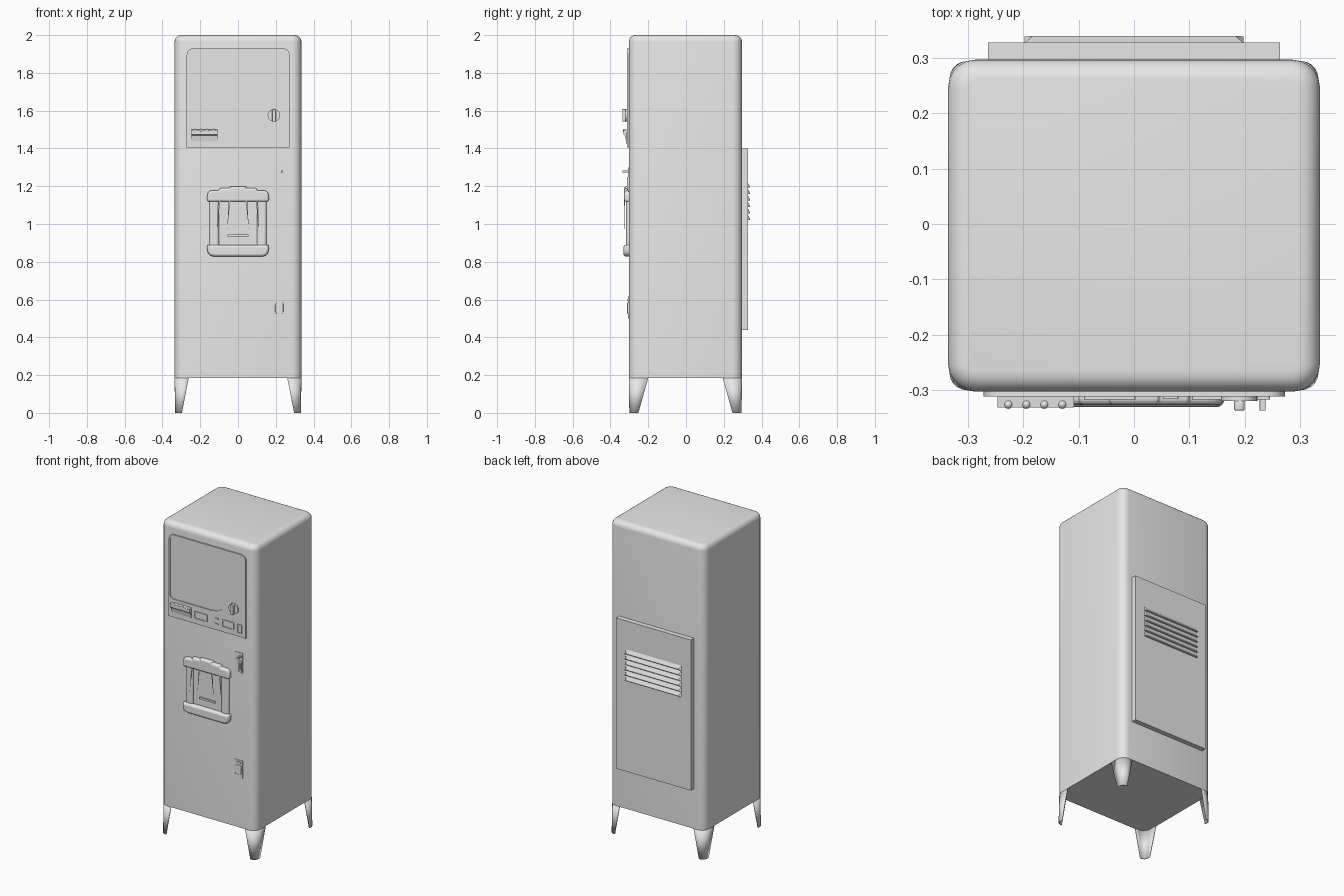
import bpy, bmesh, math
from mathutils import Vector

cube = bpy.data.objects.get("Cube")
if cube:
    bpy.data.objects.remove(cube, do_unlink=True)

GREY = (0.8, 0.8, 0.8, 1)
grey = bpy.data.materials.new("light_grey")
grey.use_nodes = True
grey.diffuse_color = GREY
grey.node_tree.nodes["Principled BSDF"].inputs["Base Color"].default_value = GREY

HX, FRONT, BACK = 0.336, -0.303, 0.297   # cabinet half width, front and back
BASE, TOP, RADIUS = 0.185, 2.0, 0.05


def finish(ob, angle=40):
    ob.data.materials.clear()
    ob.data.materials.append(grey)
    bpy.ops.object.select_all(action='DESELECT')
    ob.select_set(True)
    bpy.context.view_layer.objects.active = ob
    if ob.type == 'CURVE':
        bpy.ops.object.convert(target='MESH')
        ob = bpy.context.object
    bpy.ops.object.shade_smooth_by_angle(angle=math.radians(angle))
    return ob


def from_bmesh(name, bm, angle=40):
    bmesh.ops.recalc_face_normals(bm, faces=bm.faces)
    me = bpy.data.meshes.new(name)
    bm.to_mesh(me)
    bm.free()
    ob = bpy.data.objects.new(name, me)
    bpy.context.collection.objects.link(ob)
    return finish(ob, angle)


def rounded(corners, steps=5):
    """Outline through (x, z, radius) corners, each filleted."""
    pts = []
    for i, (x, z, r) in enumerate(corners):
        p = Vector((x, z))
        a = Vector(corners[i - 1][:2]) - p
        b = Vector(corners[(i + 1) % len(corners)][:2]) - p
        if r == 0:
            pts.append(p)
            continue
        a, b = p + a.normalized() * r, p + b.normalized() * r
        for k in range(steps + 1):
            t = k / steps
            pts.append(a * (1 - t) ** 2 + p * 2 * t * (1 - t) + b * t * t)
    return pts


def rect(x0, x1, z0, z1, r=0.006):
    return rounded([(x0, z0, r), (x1, z0, r), (x1, z1, r), (x0, z1, r)])


def plate(name, outlines, y0, y1, bevel=0.0):
    """Flat part facing the front; further outlines become holes."""
    cu = bpy.data.curves.new(name, 'CURVE')
    cu.dimensions, cu.fill_mode = '2D', 'BOTH'
    cu.extrude = (y1 - y0) / 2 - bevel
    cu.bevel_depth, cu.bevel_resolution, cu.offset = bevel, 3, -bevel
    for pts in outlines:
        sp = cu.splines.new('POLY')
        sp.points.add(len(pts) - 1)
        for sp_pt, p in zip(sp.points, pts):
            sp_pt.co = (p.x, p.y, 0, 1)
        sp.use_cyclic_u = True
    ob = bpy.data.objects.new(name, cu)
    ob.location.y = (y0 + y1) / 2
    ob.rotation_euler.x = math.pi / 2
    bpy.context.collection.objects.link(ob)
    return finish(ob)


def prism(name, profile, x0, x1, taper=0.0):
    """(y, z) profile run along x; the outermost point is drawn in by taper."""
    bm = bmesh.new()
    tip = max(abs(y) for y, z in profile)
    ends = []
    for x, s in ((x0, 1), (x1, -1)):
        ends.append([bm.verts.new((x + s * taper * (abs(y) == tip), y, z)) for y, z in profile])
        bm.faces.new(ends[-1])
    n = len(profile)
    for i in range(n):
        j = (i + 1) % n
        bm.faces.new((ends[0][i], ends[0][j], ends[1][j], ends[1][i]))
    return from_bmesh(name, bm, 20)


def disc(name, x, z, r, y0, y1):
    bpy.ops.mesh.primitive_cylinder_add(vertices=24, radius=r, depth=y1 - y0,
                                        location=(x, (y0 + y1) / 2, z),
                                        rotation=(math.pi / 2, 0, 0))
    ob = bpy.context.object
    ob.name = name
    return finish(ob)


# Cabinet: box with rounded uprights, then a rounded top rim
bm = bmesh.new()
bmesh.ops.create_cube(bm, size=1)
for v in bm.verts:
    v.co = (v.co.x * 2 * HX, FRONT + (v.co.y + 0.5) * (BACK - FRONT),
            BASE + (v.co.z + 0.5) * (TOP - BASE))
uprights = [e for e in bm.edges if abs(e.verts[0].co.z - e.verts[1].co.z) > 1]
bmesh.ops.bevel(bm, geom=uprights, offset=RADIUS, segments=5, profile=0.5, affect='EDGES')
rim = [e for e in bm.edges if all(v.co.z > TOP - 0.001 for v in e.verts)]
bmesh.ops.bevel(bm, geom=rim, offset=0.036, segments=5, profile=0.5, affect='EDGES')
from_bmesh("cabinet", bm)

# Legs: thin tapered shells that wrap each cabinet corner
for sx, side in ((1, "left"), (-1, "right")):
    for sy, end, yc in ((-1, "front", FRONT), (1, "back", BACK)):
        bm = bmesh.new()
        rows = []
        for z, wx, wy, r, inward in ((BASE, 0.075, 0.103, RADIUS, 0), (0, 0.036, 0.048, 0.03, 0.003)):
            cx, cy = HX - inward, abs(yc) - inward
            arc = [(cx - r + r * math.sin(k * math.pi / 10), cy - r + r * math.cos(k * math.pi / 10))
                   for k in range(6)]
            path = [(cx - wx, cy)] + arc + [(cx, cy - wy)]
            rows.append([bm.verts.new((sx * x, sy * y, z)) for x, y in path])
        for i in range(len(rows[0]) - 1):
            bm.faces.new((rows[0][i], rows[0][i + 1], rows[1][i + 1], rows[1][i]))
        leg = from_bmesh(f"{end}_{side}_leg", bm)
        outward = leg.data.polygons[2].normal.dot(Vector((sx, sy, 0))) > 0
        shell = leg.modifiers.new("shell", 'SOLIDIFY')
        shell.thickness, shell.offset = 0.005, -1 if outward else 1

# Display panel: frame around a recessed window with a slanted lower corner
outer = rounded([(-0.272, 1.405, 0), (0.273, 1.405, 0), (0.273, 1.93, 0.04), (-0.272, 1.93, 0.04)])
window = rounded([(-0.262, 1.52, 0.03), (0.08, 1.52, 0.06), (0.264, 1.68, 0.008),
                  (0.264, 1.921, 0.035), (-0.262, 1.921, 0.035)])
plate("display_frame", [outer, window], -0.312, FRONT + 0.002)
plate("display_window", [window], -0.306, FRONT + 0.002)

# Selector unit with its four buttons
prism("selector_unit", [(-0.31, 1.435), (-0.317, 1.437), (-0.323, 1.468), (-0.332, 1.475),
                        (-0.332, 1.498), (-0.31, 1.5)], -0.247, -0.108)
for i in range(4):
    bpy.ops.mesh.primitive_uv_sphere_add(segments=12, ring_count=8, radius=0.008,
                                         location=(-0.227 + 0.0325 * i, -0.326, 1.495))
    bpy.context.object.name = f"selector_button_{i + 1}"
    finish(bpy.context.object)

# Small framed slots below the window
for name, x0, x1, z0, z1 in (("price_slot", -0.09, 0.003, 1.435, 1.485), ("note_slot", 0.105, 0.19, 1.435, 1.485),
                             ("token_slot", 0.21, 0.246, 1.425, 1.483)):
    plate(name, [rect(x0, x1, z0, z1), rect(x0 + 0.007, x1 - 0.007, z0 + 0.007, z1 - 0.007)],
          -0.317, -0.311)
for i, z in enumerate((1.438, 1.472)):
    plate(f"indicator_{i + 1}", [rect(0.052, 0.08, z, z + 0.01, 0.003)], -0.316, -0.311)

# Turning knob
disc("knob_base", 0.19, 1.575, 0.033, -0.32, -0.311)
plate("knob_grip", [rect(0.181, 0.2, 1.542, 1.608, 0.008)], -0.337, -0.319, 0.003)

# Coin slot with return lever
plate("coin_plate", [rect(0.19, 0.246, 1.17, 1.3, 0.003)], -0.306, FRONT + 0.002)
plate("coin_slot", [rect(0.221, 0.243, 1.18, 1.25), rect(0.228, 0.236, 1.195, 1.238, 0.003)],
      -0.313, -0.305)
plate("coin_lever", [rect(0.227, 0.238, 1.272, 1.284, 0.003)], -0.337, -0.305)

# Coin return cup
plate("return_plate", [rect(0.19, 0.246, 0.5, 0.615, 0.003)], -0.306, FRONT + 0.002)
plate("return_cup", [rect(0.197, 0.24, 0.525, 0.585, 0.012)], -0.312, -0.305, 0.003)
plate("return_lip", [rect(0.203, 0.234, 0.592, 0.604, 0.003)], -0.31, -0.305)

# Dispenser: door, pillars, tray and scalloped hood
plate("dispenser_door", [rect(-0.105, 0.105, 0.88, 1.13, 0)], -0.305, FRONT + 0.002)
plate("dispenser_handle", [rect(-0.056, 0.056, 0.933, 0.945, 0.004)], -0.314, -0.304)
for s, side in ((1, "left"), (-1, "right")):
    xs = sorted((s * 0.1, s * 0.152))
    plate(f"dispenser_{side}_pillar", [rect(*xs, 0.87, 1.14, 0.01)], -0.317, FRONT + 0.016, 0.014)
plate("dispenser_tray", [rounded([(-0.163, 0.828, 0.04), (0.163, 0.828, 0.04),
                                  (0.163, 0.89, 0.01), (-0.163, 0.89, 0.01)])],
      -0.331, FRONT + 0.016, 0.014)
half = [(0.163, 1.118, 0.012), (0.163, 1.178, 0.03), (0.1, 1.178, 0.006), (0.1, 1.19, 0.008),
        (0.045, 1.19, 0.005), (0.045, 1.199, 0.006)]
plate("dispenser_hood", [rounded(half + [(-x, z, r) for x, z, r in reversed(half)])],
      -0.327, FRONT + 0.016, 0.012)

# Rear service panel with louvres
bpy.ops.mesh.primitive_cube_add(size=1, location=(0, 0.312, 0.92))
panel = bpy.context.object
panel.name = "service_panel"
panel.scale = (0.528, 0.032, 0.96)
finish(panel, 20)
for i in range(6):
    z = 1.022 + 0.034 * i
    prism(f"louvre_{i + 1}", [(0.327, z), (0.339, z), (0.34, z + 0.004), (0.327, z + 0.028)],
          -0.198, 0.198, 0.015)
